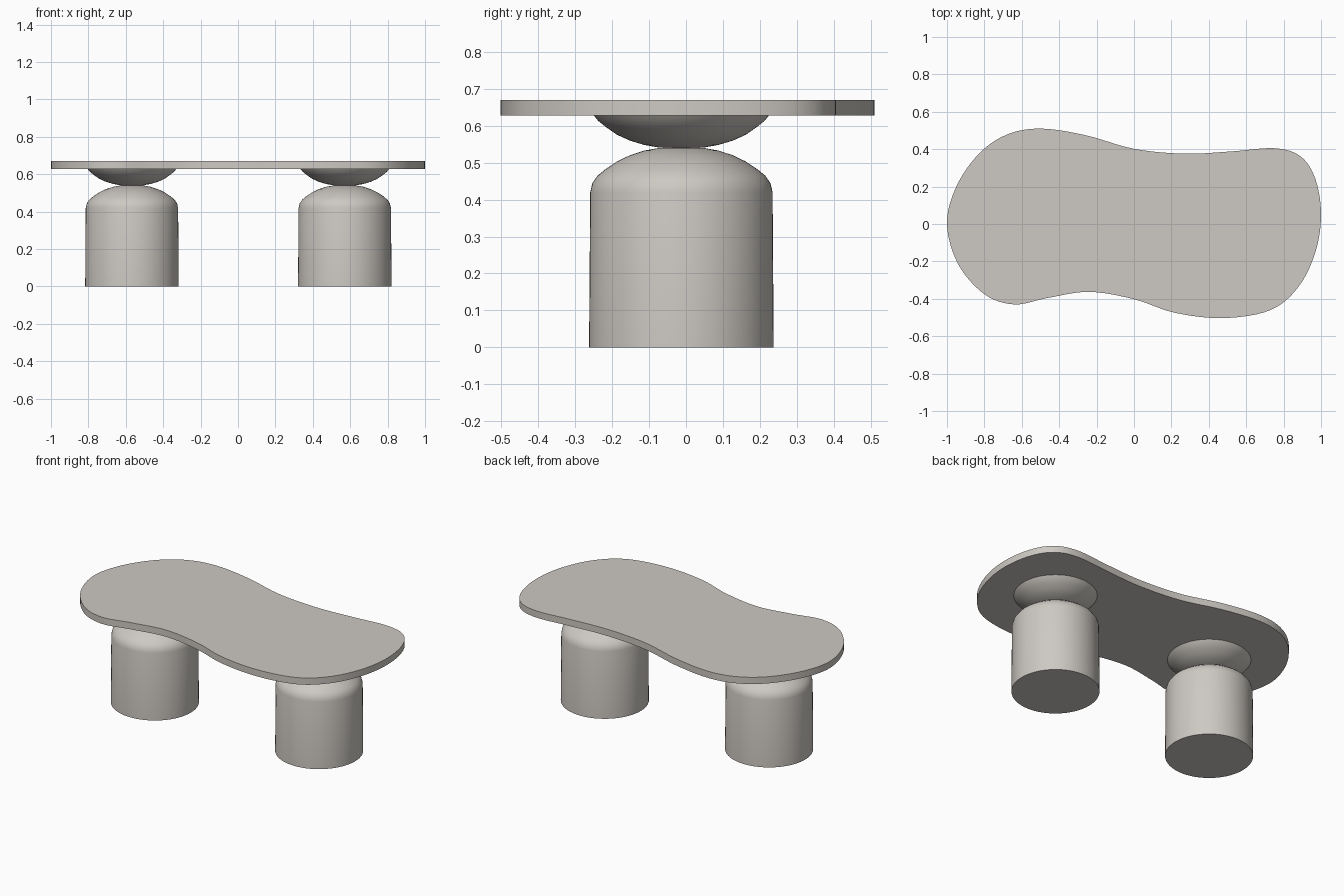
import bpy, bmesh, math
from mathutils import Vector

if "Cube" in bpy.data.objects:
    bpy.data.objects.remove(bpy.data.objects["Cube"])

stone = bpy.data.materials.new("warm_grey")
stone.diffuse_color = (0.61, 0.58, 0.54, 1)
stone.use_nodes = True
stone.node_tree.nodes["Principled BSDF"].inputs["Base Color"].default_value = stone.diffuse_color


def finish(bm, name, angle):
    bmesh.ops.recalc_face_normals(bm, faces=bm.faces)
    me = bpy.data.meshes.new(name)
    bm.to_mesh(me)
    bm.free()
    me.materials.append(stone)
    ob = bpy.data.objects.new(name, me)
    bpy.context.collection.objects.link(ob)
    bpy.ops.object.select_all(action='DESELECT')
    ob.select_set(True)
    bpy.context.view_layer.objects.active = ob
    bpy.ops.object.shade_smooth_by_angle(angle=math.radians(angle))
    return ob


def closed_spline(pts, steps):
    # centripetal-free Catmull-Rom through a closed loop of points
    out, n = [], len(pts)
    for i in range(n):
        a, b, c, d = (Vector(pts[(i + k) % n]) for k in (-1, 0, 1, 2))
        for s in range(steps):
            t = s / steps
            out.append(0.5 * (2 * b + (c - a) * t + (2 * a - 5 * b + 4 * c - d) * t * t
                              + (3 * b - a - 3 * c + d) * t ** 3))
    return out


def lathe(name, profile, cx, cy, segs=64):
    bm = bmesh.new()
    rings = []
    for r, z in profile:
        rings.append([bm.verts.new((cx + r * math.cos(2 * math.pi * i / segs),
                                    cy + r * math.sin(2 * math.pi * i / segs), z))
                      for i in range(segs)])
    for lo, hi in zip(rings, rings[1:]):
        for i in range(segs):
            j = (i + 1) % segs
            bm.faces.new((lo[i], lo[j], hi[j], hi[i]))
    bm.faces.new(rings[0])
    bm.faces.new(rings[-1])
    return finish(bm, name, 35)


# Table top: wavy outline extruded to a slab
outline = [(-1, 0), (-0.95, 0.2), (-0.83, 0.375), (-0.68, 0.478), (-0.5, 0.51), (-0.26, 0.475),
           (0, 0.402), (0.27, 0.376), (0.52, 0.388), (0.75, 0.405), (0.89, 0.362),
           (0.97, 0.24), (1, 0.05), (0.97, -0.15), (0.88, -0.335), (0.73, -0.46),
           (0.48, -0.503), (0.22, -0.475), (0, -0.402), (-0.24, -0.363),
           (-0.46, -0.395), (-0.64, -0.43), (-0.8, -0.375), (-0.94, -0.215)]
bm = bmesh.new()
face = bm.faces.new([bm.verts.new((p.x, p.y, 0.628)) for p in closed_spline(outline, 6)])
ext = bmesh.ops.extrude_face_region(bm, geom=[face], use_keep_orig=True)
for v in ext["geom"]:
    if isinstance(v, bmesh.types.BMVert):
        v.co.z = 0.67
finish(bm, "table_top", 35)

# Two domed pedestals, each with an upturned dish carrying the top
leg = [(0.25, 0), (0.247, 0.42), (0.241, 0.445), (0.227, 0.465), (0.205, 0.483),
       (0.175, 0.503), (0.14, 0.52), (0.1, 0.533), (0.06, 0.54), (0.02, 0.542)]
dish = [(0.02, 0.540), (0.06, 0.541), (0.1, 0.548), (0.14, 0.56), (0.175, 0.576),
        (0.205, 0.597), (0.225, 0.613), (0.238, 0.629)]
for side, cx in (("left", -0.567), ("right", 0.571)):
    lathe(side + "_pedestal", leg, cx, -0.0125)
    lathe(side + "_dish", dish, cx, -0.0125)
